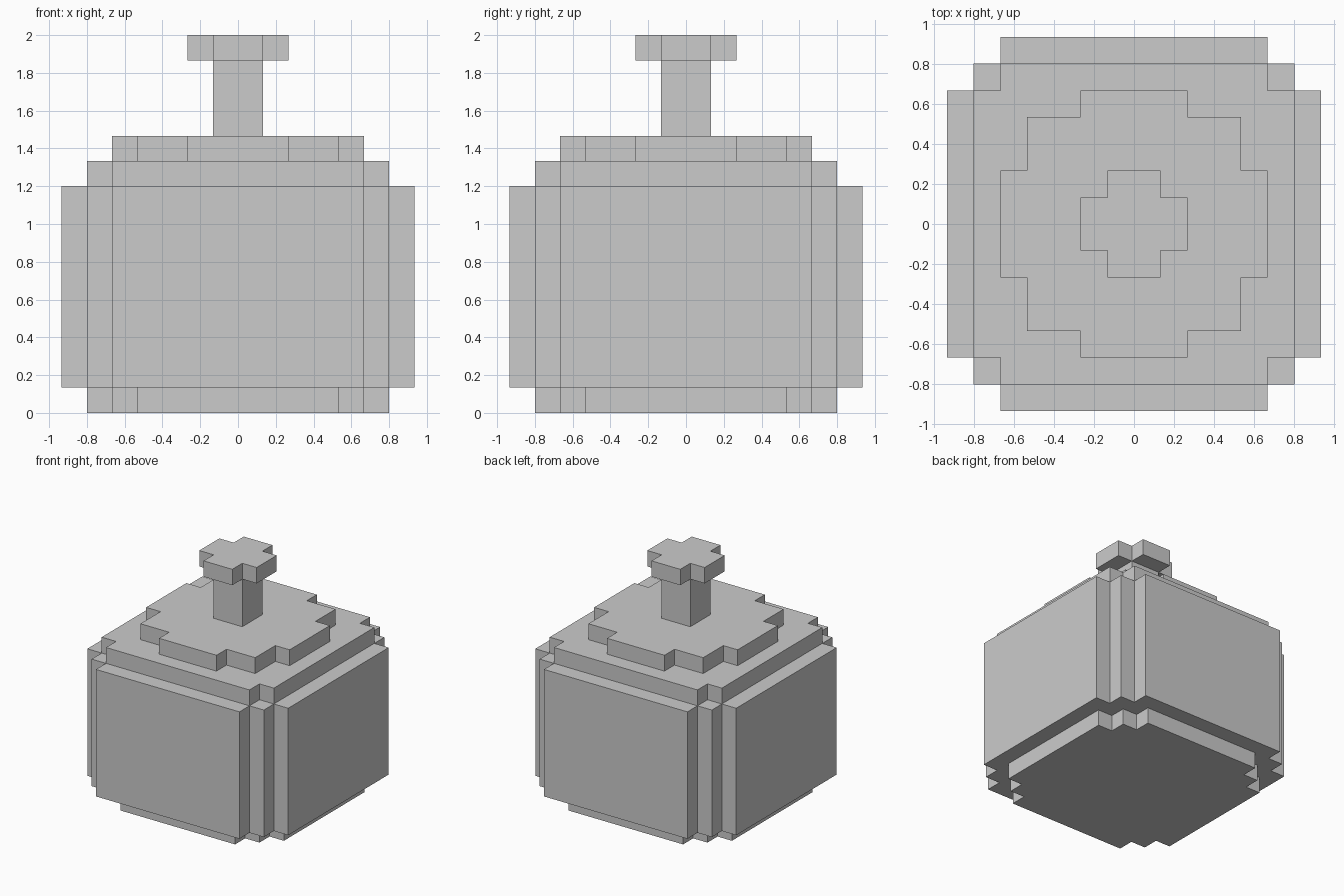
import bpy, bmesh

if "Cube" in bpy.data.objects:
    bpy.data.objects.remove(bpy.data.objects["Cube"])

U = 2 / 15  # one block step


def layer(name, z0, z1, corner):
    """Extrude a stepped outline; corner lists one quadrant from +x to +y."""
    pts, q = [], corner
    for _ in range(4):
        pts += q
        q = [(-y, x) for x, y in q]  # quarter turn
    bm = bmesh.new()
    face = bm.faces.new([bm.verts.new((x * U, y * U, z0 * U)) for x, y in pts])
    ext = bmesh.ops.extrude_face_region(bm, geom=[face], use_keep_orig=True)
    top = [v for v in ext["geom"] if isinstance(v, bmesh.types.BMVert)]
    bmesh.ops.translate(bm, verts=top, vec=(0, 0, (z1 - z0) * U))
    bmesh.ops.recalc_face_normals(bm, faces=bm.faces)
    mesh = bpy.data.meshes.new(name)
    bm.to_mesh(mesh)
    bm.free()
    obj = bpy.data.objects.new(name, mesh)
    bpy.context.collection.objects.link(obj)


# Rounded block body with narrower foot and shoulder
layer("foot", 0, 1, [(6, 4), (5, 4), (5, 5), (4, 5), (4, 6)])
layer("body", 1, 9, [(7, 5), (6, 5), (6, 6), (5, 6), (5, 7)])
layer("shoulder", 9, 10, [(6, 5), (5, 5), (5, 6)])

# Raised lid with a stem and cross-shaped knob
layer("lid", 10, 11, [(5, 2), (4, 2), (4, 4), (2, 4), (2, 5)])
layer("stem", 11, 14, [(1, 1)])
layer("knob", 14, 15, [(2, 1), (1, 1), (1, 2)])
